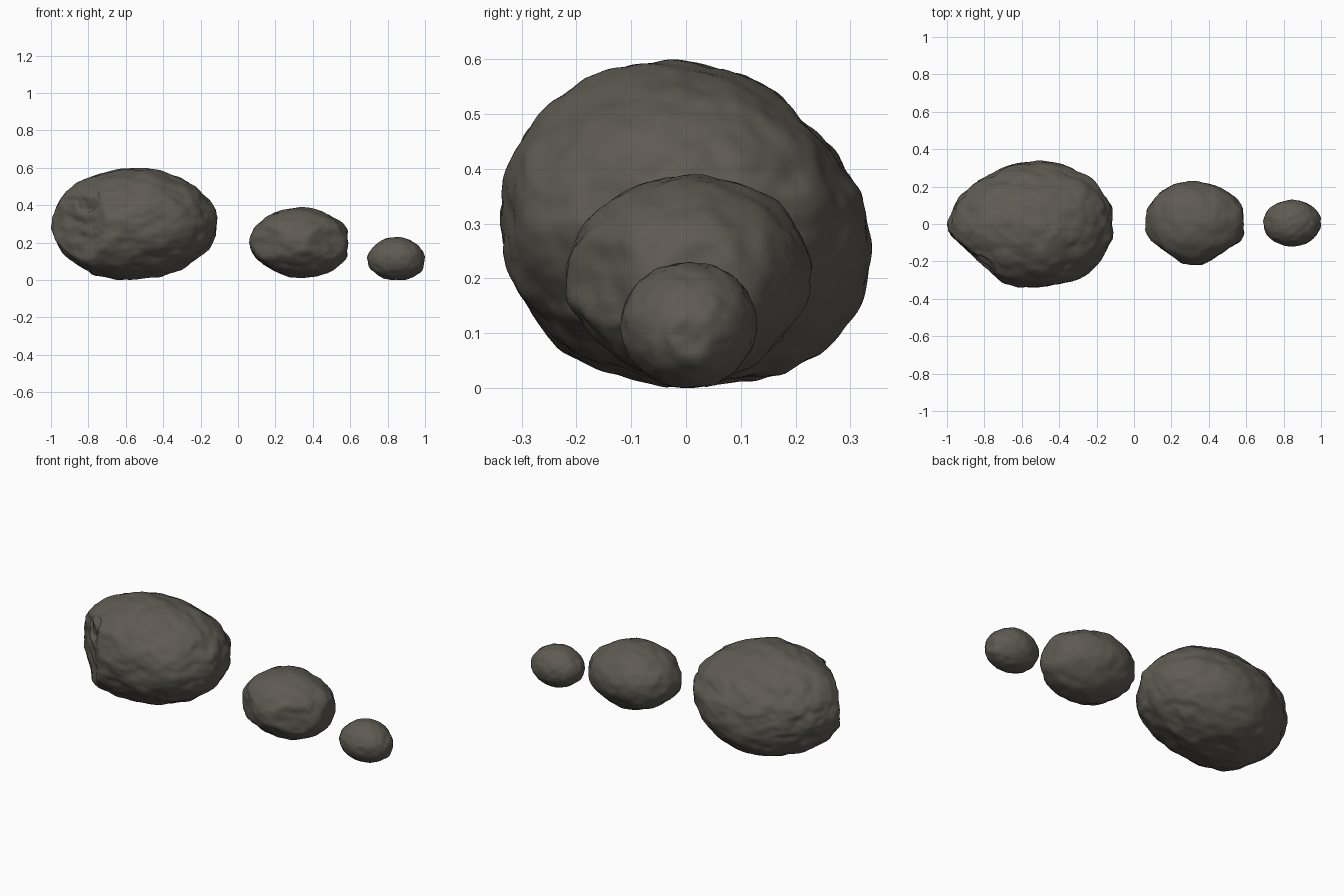
import bpy
import bmesh
from math import exp
from mathutils import Vector, noise

if "Cube" in bpy.data.objects:
    bpy.data.objects.remove(bpy.data.objects["Cube"], do_unlink=True)

stone = bpy.data.materials.new("dark_brown_grey_stone")
stone.use_nodes = True
STONE = (0.115, 0.104, 0.086, 1)
stone.diffuse_color = STONE
bsdf = stone.node_tree.nodes["Principled BSDF"]
bsdf.inputs["Base Color"].default_value = STONE
bsdf.inputs["Roughness"].default_value = 0.9


def size_rock(verts, low, high):
    """Give the unit rock its real width, depth and height."""
    for axis in range(3):
        values = [v.co[axis] for v in verts]
        start, size = min(values), max(values) - min(values)
        for v in verts:
            t = (v.co[axis] - start) / size
            v.co[axis] = low[axis] + t * (high[axis] - low[axis])


def boulder(name, low, high, lobes, cuts, dents, seed, detail, rough):
    """Sphere shaped by broad lobes, flat cuts and dents, then roughened."""
    bm = bmesh.new()
    bmesh.ops.create_icosphere(bm, subdivisions=detail, radius=1)
    offset = Vector((seed, seed * 2, seed * 3))
    for v in bm.verts:
        d = v.co.normalized()
        r = 1.0
        # Broad swellings and hollows
        for x, y, z, amount in lobes:
            gap = 1 - d.dot(Vector((x, y, z)).normalized())
            r += amount * exp(-gap * 7)
        # Wide lumps
        r += rough * 0.5 * noise.noise(d * 2.6 + offset)
        # Chipped flat areas
        for x, y, z, depth in cuts:
            facing = d.dot(Vector((x, y, z)).normalized())
            if facing > 0.1:
                r = min(r, depth / facing)
        # Sharp-rimmed hollows
        for x, y, z, radius, depth in dents:
            if (d - Vector((x, y, z)).normalized()).length < radius:
                r -= depth
        # Small lumps and grain
        r += rough * 0.5 * noise.noise(d * 4.5 + offset)
        r += rough * 0.22 * noise.noise(d * 9 - offset)
        v.co = d * r
    size_rock(bm.verts, low, high)
    mesh = bpy.data.meshes.new(name)
    bm.to_mesh(mesh)
    bm.free()
    mesh.materials.append(stone)
    mesh.shade_smooth()
    obj = bpy.data.objects.new(name, mesh)
    bpy.context.collection.objects.link(obj)


# Large boulder with a broken front corner, a hollow and a ledge on top
boulder("large_boulder", (-1, -0.34, 0), (-0.11, 0.34, 0.6),
        lobes=[(0, -0.75, 0.65, 0.06), (0, 0.7, 0.65, -0.08),
               (0, 0.75, -0.85, 0.1), (0.15, 0.95, -0.3, 0.04),
               (-0.6, 0.75, 0, -0.08), (0.75, 0.7, 0, 0.03), (0.6, -0.75, 0, 0.07),
               (0.6, 0, 0.75, 0.02), (-0.6, -0.2, 0.8, 0.02),
               (-0.45, -0.6, -0.65, 0.09), (0.5, 0.5, -0.7, -0.03)],
        cuts=[(-0.79, -0.61, 0, 0.86), (-0.35, 0.4, 0.85, 0.96),
              (0.1, 0.1, -1, 0.99)],
        dents=[(-0.6, -0.67, 0.45, 0.22, 0.035)],
        seed=3.7, detail=6, rough=0.06)

# Medium boulder, blunt on its left end and pointed at the front
boulder("medium_boulder", (0.06, -0.22, 0.01), (0.59, 0.23, 0.39),
        lobes=[(1, 0.1, -0.4, 0.05), (0.9, 0.2, 0.5, 0.05), (-0.6, 0, 0.7, -0.03),
               (-0.6, 0, -0.8, -0.08), (0, 0.8, -0.4, -0.08), (0, -0.7, -0.6, -0.06),
               (0.6, 0.5, 0.6, -0.03), (-0.4, 0.6, 0.6, 0.03),
               (0.5, 0.6, -0.6, -0.03)],
        cuts=[(1, 0.05, 0, 0.98), (-0.65, -0.75, 0, 0.89), (0.6, -0.8, 0, 0.89),
              (0, 0, -1, 0.98)],
        dents=[],
        seed=8.2, detail=5, rough=0.055)

# Small boulder
boulder("small_boulder", (0.69, -0.12, 0), (1, 0.13, 0.23),
        lobes=[(-0.7, 0, 0.6, -0.06), (0.7, 0, 0.7, -0.04), (0.9, 0, -0.6, 0.05)],
        cuts=[(1, 0, -0.1, 0.98), (0, 0, -1, 0.97)],
        dents=[],
        seed=5.4, detail=5, rough=0.05)
